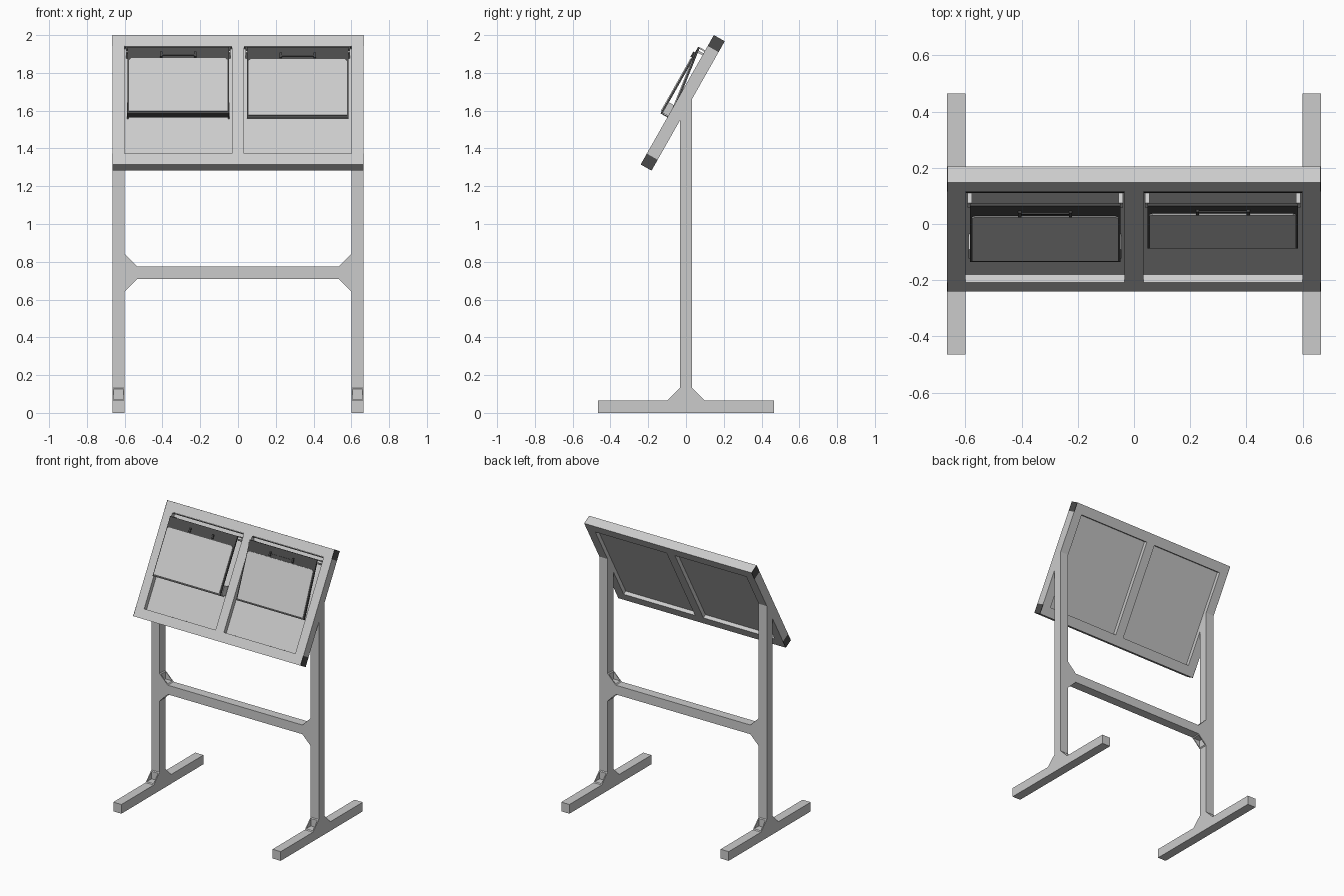
import bpy, math
from mathutils import Matrix, Vector

if "Cube" in bpy.data.objects:
    bpy.data.objects.remove(bpy.data.objects["Cube"])


def material(name, rgb):
    m = bpy.data.materials.new(name)
    m.diffuse_color = (*rgb, 1)
    m.use_nodes = True
    m.node_tree.nodes["Principled BSDF"].inputs["Base Color"].default_value = m.diffuse_color
    return m


LIGHT = material("light_grey", (0.60, 0.60, 0.60))
DARK = material("dark_grey", (0.07, 0.07, 0.07))

W = 0.066            # bar width
XO, XI = 0.665, 0.60  # outer and inner faces of the legs
T = math.radians(29.5)
ORIGIN = Vector((0, -0.24, 1.315))   # lower front edge of the tilted panel
# panel space: x across, y = depth behind the front face, z = up the slope
PANEL = Matrix.Translation(ORIGIN) @ Matrix.Rotation(-T, 4, 'X')


def mesh(name, verts, faces, mat, matrix=None):
    me = bpy.data.meshes.new(name)
    me.from_pydata([tuple((matrix or Matrix()) @ Vector(v)) for v in verts], [], faces)
    me.materials.append(mat)
    ob = bpy.data.objects.new(name, me)
    bpy.context.collection.objects.link(ob)
    return ob


def prism(name, pts, lo, hi, axis, mat=LIGHT, matrix=None):
    """Extrude a convex profile along x (pts = y,z) or y (pts = x,z)."""
    place = (lambda a, b, t: (t, a, b)) if axis == 'x' else (lambda a, b, t: (a, t, b))
    area = sum(p[0] * q[1] - q[0] * p[1] for p, q in zip(pts, pts[1:] + pts[:1]))
    if (area > 0) != (axis == 'x'):
        pts = pts[::-1]
    n = len(pts)
    verts = [place(a, b, lo) for a, b in pts] + [place(a, b, hi) for a, b in pts]
    if axis == 'x':
        faces = [tuple(range(n))[::-1], tuple(range(n, 2 * n))]
        faces += [(i, (i + 1) % n, (i + 1) % n + n, i + n) for i in range(n)]
    else:
        faces = [tuple(range(n))[::-1], tuple(range(n, 2 * n))]
        faces += [(i, (i + 1) % n, (i + 1) % n + n, i + n) for i in range(n)]
    return mesh(name, verts, faces, mat, matrix)


def box(name, x, y, z, mat=LIGHT, matrix=None):
    return prism(name, [(y[0], z[0]), (y[1], z[0]), (y[1], z[1]), (y[0], z[1])],
                 min(x), max(x), 'x', mat, matrix)


def gusset(name, a, b, da, db, lo, hi, axis):
    """Open corner bracket: two triangular cheeks and two wall plates."""
    t, s = 0.006, W
    tri = [(a, b), (a + da * s, b), (a, b + db * s)]
    prism(name + "_cheek", tri, lo, lo + t, axis)
    prism(name + "_cheek", tri, hi - t, hi, axis)
    prism(name + "_wall", [(a, b), (a + da * s, b), (a + da * (s - t), b + db * t), (a, b + db * t)],
          lo + t, hi - t, axis)
    prism(name + "_wall", [(a, b), (a, b + db * s), (a + da * t, b + db * (s - t)), (a + da * t, b)],
          lo + t, hi - t, axis)


# stand: feet, mitred posts and corner brackets
h = W / 2
for s in (-1, 1):
    x = sorted((s * XI, s * XO))
    box("foot", x, (-0.465, 0.465), (0, W))
    prism("post", [(-h, W), (h, W), (h, 1.672), (-h, 1.555)], x[0], x[1], 'x')
    for d in (-1, 1):
        gusset("foot_bracket", d * h, W, d, 1, x[0], x[1], 'x')
        gusset("crossbar_bracket", s * XI, 0.742 + d * h, -s, d, -h, h, 'y')
box("crossbar", (-XI, XI), (-h, h), (0.742 - h, 0.742 + h))

# tilted frame: rails, stiles, backing sheet and end caps
L = 0.787
for name, u in (("bottom_rail", 0), ("top_rail", L - W)):
    box(name, (-XO + 0.004, XO - 0.004), (0, W), (u, u + W), LIGHT, PANEL)
    for s in (-1, 1):
        box("rail_end_cap", (s * (XO - 0.004), s * XO), (0, W), (u, u + W), DARK, PANEL)
for name, x in (("left_stile", (-XO, -XI)), ("middle_stile", (-h, h)), ("right_stile", (XI, XO))):
    box(name, x, (0, W), (W, L - W), LIGHT, PANEL)
for x in ((-XI, -h), (h, XI)):
    box("backing_sheet", x, (0.032, 0.038), (W, L - W), LIGHT, PANEL)

# two hanging boards: the right one swings in toward the sheet
for side, tilt in ((-1, 0), (1, math.radians(7.6))):
    c = side * 0.316
    B = PANEL @ Matrix.Translation((c, -0.042, 0.692)) @ Matrix.Rotation(tilt, 4, 'X')
    box("board", (-0.268, 0.268), (0, 0.010), (-0.405, 0), DARK, B)
    prism("front_plate", [(-0.26, -0.392), (0.26, -0.392), (0.26, -0.082), (0.25, -0.072),
                          (-0.25, -0.072), (-0.26, -0.082)], -0.005, 0, 'y', LIGHT, B)
    # small hooks with a link rod
    for k in (-0.09, 0.09):
        box("hook", (k - 0.006, k + 0.006), (-0.010, 0), (-0.065, -0.035), DARK, B)
    box("hook_link", (-0.09, 0.09), (-0.006, 0), (-0.054, -0.048), DARK, B)
    # hanger arms and top bar
    for k in (-1, 1):
        e = c + k * 0.268
        box("hanger_arm", (e - 0.008, e + 0.008), (-0.032, 0.032), (0.664, 0.676), LIGHT, PANEL)
        box("hanger_arm", (e - 0.008, e + 0.008), (-0.032, 0.032), (0.686, 0.694), LIGHT, PANEL)
        if side < 0:
            box("lower_arm", (e - 0.004, e + 0.004), (-0.032, 0.032), (0.295, 0.36), LIGHT, PANEL)
    box("top_bar", (c - 0.283, c + 0.283), (0.0, 0.008), (0.713, 0.720), DARK, PANEL)
    if side < 0:
        box("board_ledge", (c - 0.268, c + 0.268), (-0.032, 0.0), (0.287, 0.293), DARK, PANEL)
